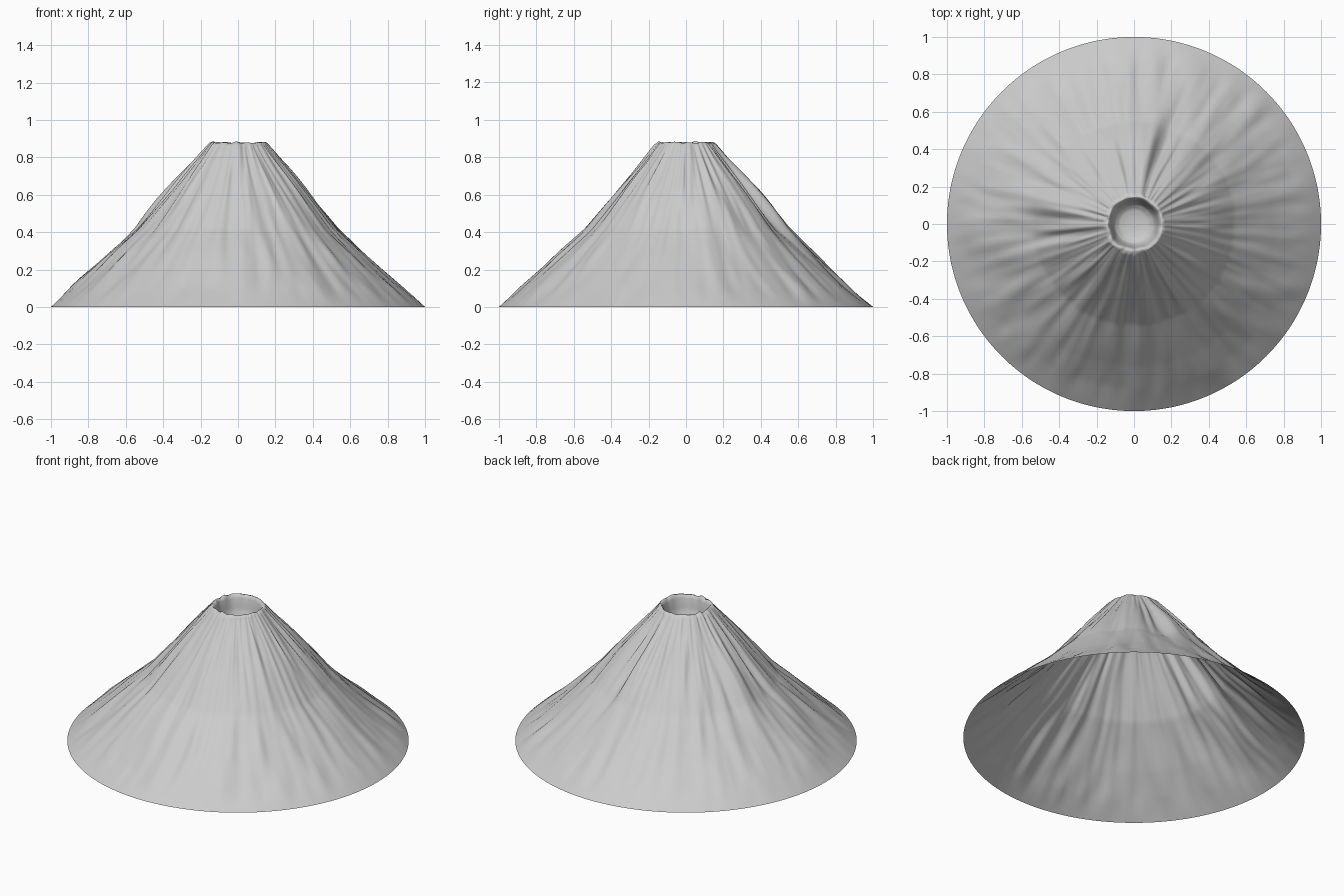
import bpy, bmesh, math
from mathutils import Vector, noise

if "Cube" in bpy.data.objects:
    bpy.data.objects.remove(bpy.data.objects["Cube"])

SEG = 240
# flank, rim and crater bowl as (radius, height)
FLANK = [(1.0, 0.0), (0.76, 0.21), (0.54, 0.415), (0.385, 0.60), (0.22, 0.795), (0.165, 0.862)]
CRATER = [(0.153, 0.878), (0.143, 0.880), (0.134, 0.868), (0.126, 0.835), (0.118, 0.79),
          (0.105, 0.755), (0.08, 0.735), (0.045, 0.727)]


def resample(points, n):
    """Even steps along a polyline."""
    out = []
    for i in range(n):
        t = i / n * (len(points) - 1)
        k = int(t)
        f = t - k
        a, b = points[k], points[k + 1]
        out.append((a[0] + (b[0] - a[0]) * f, a[1] + (b[1] - a[1]) * f))
    return out + [points[-1]]


def bump(angle, centre, width):
    d = (math.degrees(angle) - centre + 180) % 360 - 180
    return math.exp(-(d / width) ** 2)


def relief(a, r):
    """Erosion ridges running downhill, plus a few large gullies."""
    c, s = math.cos(a), math.sin(a)
    fine = noise.noise(Vector((c * 9, s * 9, r * 3.0)))
    finer = noise.noise(Vector((c * 17, s * 17, r * 5 + 8)))
    broad = noise.noise(Vector((c * 2.5, s * 2.5, r * 3 + 20)))
    h = 0.013 * fine + 0.007 * finer + 0.010 * broad
    mid = math.exp(-((r - 0.42) / 0.17) ** 2)
    h += 0.025 * mid * (bump(a, 166, 9) + bump(a, 83, 9) + 0.7 * bump(a, 45, 7))
    h -= 0.028 * mid * (bump(a, 70, 5) + 0.5 * bump(a, 190, 5))
    return h * min(1, (1 - r) / 0.12) * min(1, r / 0.3 + 0.1)


bm = bmesh.new()
rings = []

# outer flank, pushed out along its slope; the base edge stays a true circle
for r, z in resample(FLANK, 70):
    ring = []
    for i in range(SEG):
        a = 2 * math.pi * i / SEG
        d = relief(a, r) * 0.7
        ring.append(bm.verts.new(((r + d) * math.cos(a), (r + d) * math.sin(a), z + d)))
    rings.append(ring)

# uneven rim and crater bowl
for r, z in resample(CRATER, 21):
    ring = []
    fade = max(0, min(1, (z - 0.73) / 0.14))
    for i in range(SEG):
        a = 2 * math.pi * i / SEG
        c, s = math.cos(a), math.sin(a)
        dz = 0.011 * fade * noise.noise(Vector((c * 4, s * 4, r * 20)))
        rr = r + 0.010 * fade * noise.noise(Vector((c * 2.2, s * 2.2, 5)))
        ring.append(bm.verts.new((rr * c + 0.004 * fade, rr * s, z + dz)))
    rings.append(ring)

for lo, hi in zip(rings, rings[1:]):
    for i in range(SEG):
        j = (i + 1) % SEG
        bm.faces.new((lo[i], lo[j], hi[j], hi[i]))

# crater floor
mid = bm.verts.new((0, 0, 0.725))
for i in range(SEG):
    bm.faces.new((rings[-1][i], rings[-1][(i + 1) % SEG], mid))

for f in bm.faces:
    f.smooth = True
mesh = bpy.data.meshes.new("volcano_cone")
bm.to_mesh(mesh)
bm.free()
obj = bpy.data.objects.new("volcano_cone", mesh)
bpy.context.collection.objects.link(obj)
